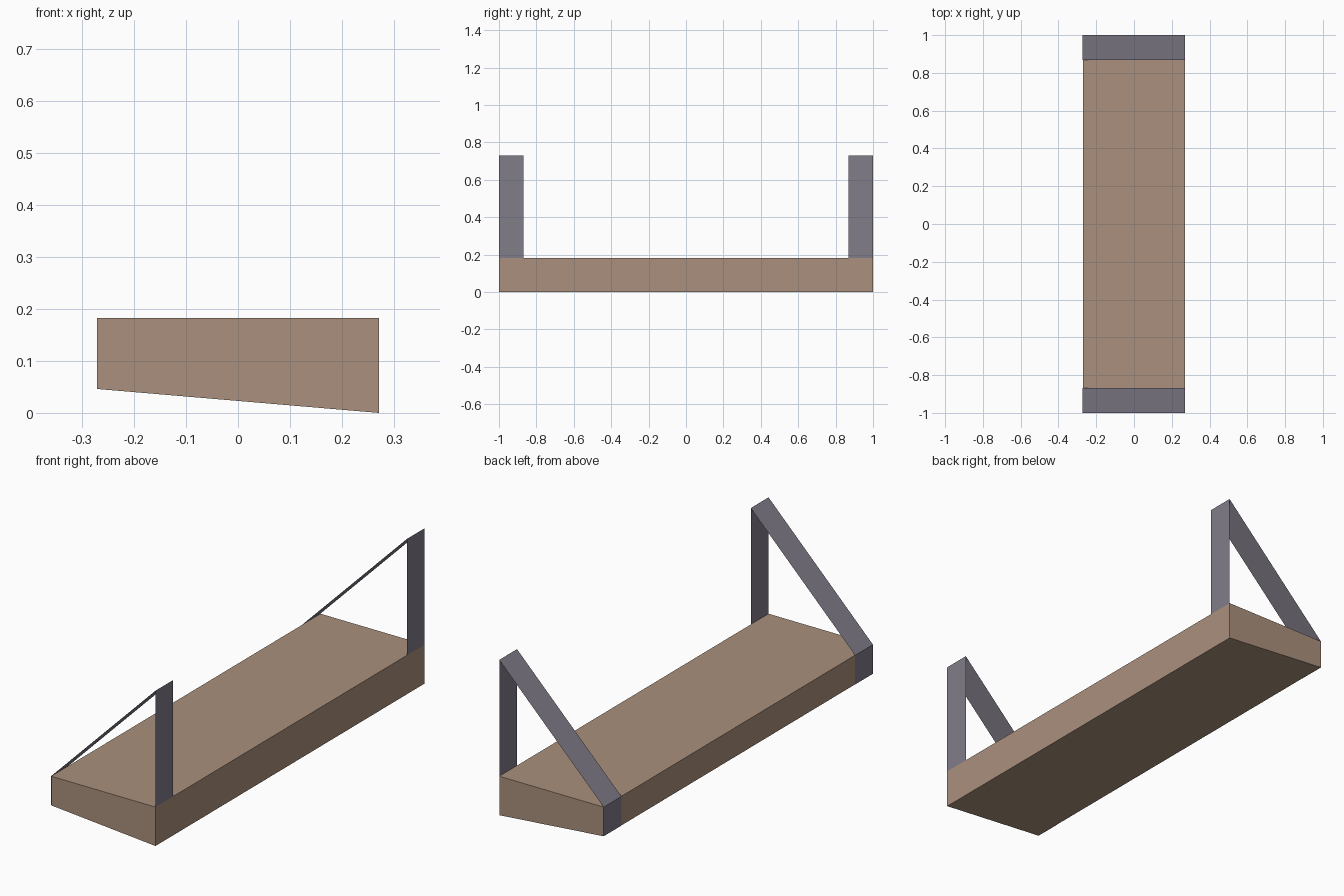
import bpy
import bmesh

if "Cube" in bpy.data.objects:
    bpy.data.objects.remove(bpy.data.objects["Cube"], do_unlink=True)

HALF_X, HALF_Y = 0.271, 1.0
TOP, PEAK, BACK_LOW = 0.183, 0.73, 0.046
STRAP_W = 0.132


def make_material(name, rgb):
    mat = bpy.data.materials.new(name)
    mat.use_nodes = True
    color = (*rgb, 1.0)
    mat.diffuse_color = color
    mat.node_tree.nodes["Principled BSDF"].inputs["Base Color"].default_value = color
    return mat


def extrude_profile(name, profile, y0, y1, mat, closed):
    """Sweep an (x, z) profile along y, as a solid or as an open sheet."""
    bm = bmesh.new()
    near = [bm.verts.new((x, y0, z)) for x, z in profile]
    far = [bm.verts.new((x, y1, z)) for x, z in profile]
    count = len(profile)
    for i in range(count if closed else count - 1):
        j = (i + 1) % count
        bm.faces.new((near[i], near[j], far[j], far[i]))
    if closed:
        bm.faces.new(near)
        bm.faces.new(far[::-1])
        bmesh.ops.recalc_face_normals(bm, faces=bm.faces[:])
    else:
        bmesh.ops.reverse_faces(bm, faces=bm.faces[:])
        # Outward side of the sheet points up along the slope
        bm.normal_update()
        if bm.faces[:][1].normal.z < 0:
            bmesh.ops.reverse_faces(bm, faces=bm.faces[:])
    mesh = bpy.data.meshes.new(name)
    bm.to_mesh(mesh)
    bm.free()
    mesh.materials.append(mat)
    obj = bpy.data.objects.new(name, mesh)
    bpy.context.collection.objects.link(obj)
    return obj


wood = make_material("warm wood", (0.402, 0.279, 0.205))
strap = make_material("grey strap", (0.223, 0.205, 0.254))

# Shelf board with a sloping underside
board = [(-HALF_X, BACK_LOW), (HALF_X, 0), (HALF_X, TOP), (-HALF_X, TOP)]
extrude_profile("shelf_board", board, -HALF_Y, HALF_Y, wood, True)

# Thin folded straps: upright, slope, then down over the board edge
edge = -HALF_X - 0.001
fold = [(HALF_X, TOP), (HALF_X, PEAK), (edge, TOP), (edge, BACK_LOW)]
for name, y0 in (("front_strap", -HALF_Y), ("back_strap", HALF_Y - STRAP_W)):
    extrude_profile(name, fold, y0, y0 + STRAP_W, strap, False)
